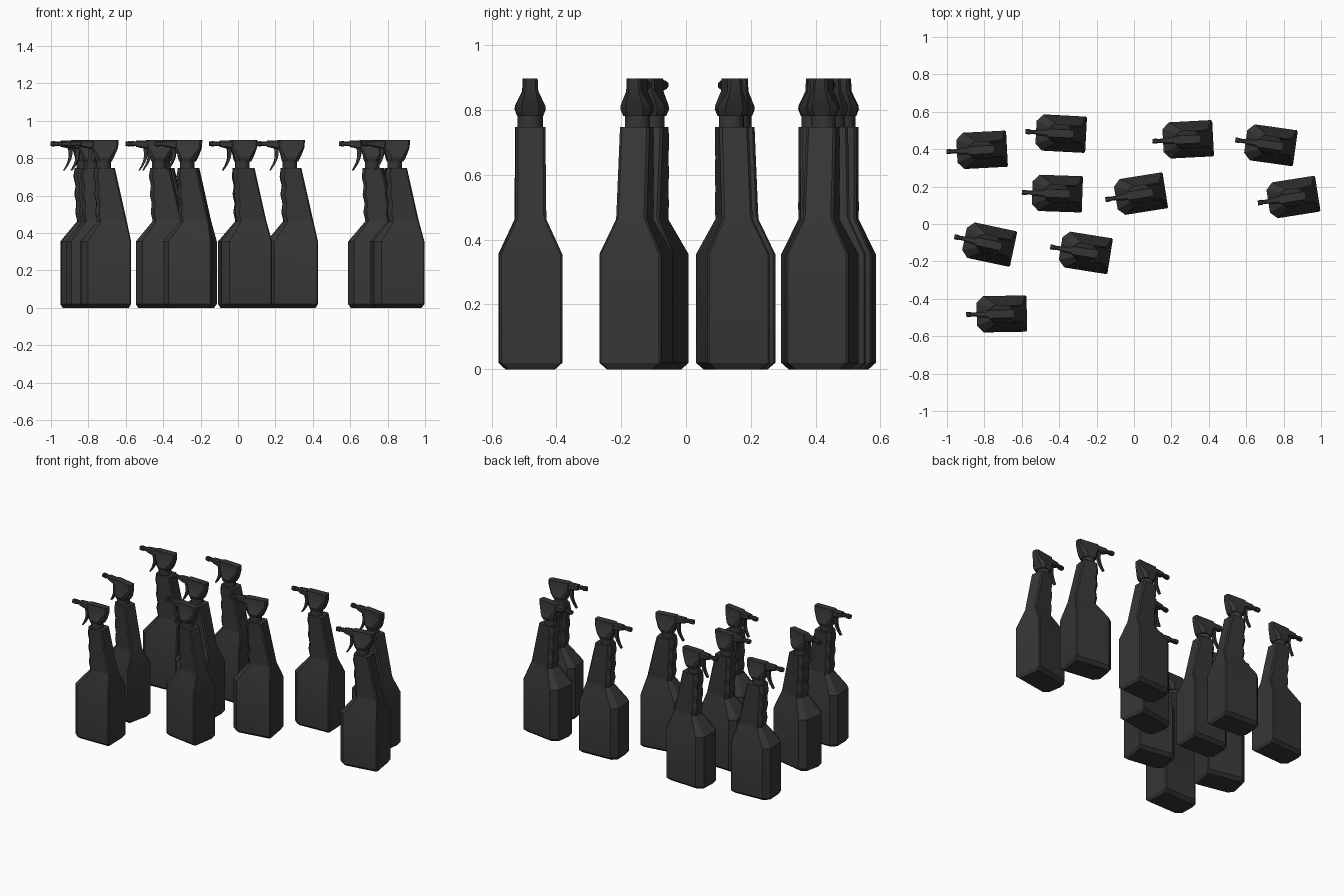
import bpy
import bmesh
from math import radians, sin, pi
from mathutils import Matrix

cube = bpy.data.objects.get("Cube")
if cube:
    bpy.data.objects.remove(cube, do_unlink=True)

# One dark plastic for every part
plastic = bpy.data.materials.new("dark_grey_plastic")
plastic.use_nodes = True
colour = (0.036, 0.036, 0.036, 1)
plastic.diffuse_color = colour
plastic.node_tree.nodes["Principled BSDF"].inputs["Base Color"].default_value = colour


def loft(name, rings):
    """Skin a list of equal-length point rings and cap both ends."""
    bm = bmesh.new()
    loops = [[bm.verts.new(p) for p in ring] for ring in rings]
    for low, high in zip(loops, loops[1:]):
        n = len(low)
        for i in range(n):
            j = (i + 1) % n
            bm.faces.new((low[i], low[j], high[j], high[i]))
    bm.faces.new(loops[0][::-1])
    bm.faces.new(loops[-1])
    bmesh.ops.recalc_face_normals(bm, faces=bm.faces)
    mesh = bpy.data.meshes.new(name)
    bm.to_mesh(mesh)
    bm.free()
    mesh.materials.append(plastic)
    obj = bpy.data.objects.new(name, mesh)
    bpy.context.collection.objects.link(obj)
    bpy.ops.object.select_all(action='DESELECT')
    obj.select_set(True)
    bpy.context.view_layer.objects.active = obj
    bpy.ops.object.shade_smooth_by_angle(angle=radians(28))
    return obj


def level(z, front, back, w, cf, cb):
    """Horizontal octagon with its own front and back corner cuts."""
    half = [(front, w - cf), (front + cf, w), (back - cb, w), (back, w - cb)]
    return [(x, y, z) for x, y in half] + [(x, -y, z) for x, y in half[::-1]]


def section(x, low, high, w):
    """Upright rounded section across the spray barrel."""
    c = w * 0.45
    half = [(w - c, low), (w, low + c), (w, high - c), (w - c, high)]
    return [(x, y, z) for y, z in half] + [(x, -y, z) for y, z in half[::-1]]


def round_level(z, x, r, n=16):
    turn = Matrix.Rotation(2 * pi / n, 3, 'Z')
    p = Matrix.Identity(3).col[0] * r
    ring = []
    for i in range(n):
        ring.append((p.x + x, p.y, z))
        p = turn @ p
    return ring


# Bottle body with shoulders and a finger grip down the front of the neck
body = [level(0, -0.122, 0.122, 0.075, 0.03, 0.006),
        level(0.02, -0.134, 0.134, 0.097, 0.036, 0.006),
        level(0.355, -0.134, 0.134, 0.097, 0.036, 0.006),
        level(0.463, -0.046, 0.112, 0.048, 0.02, 0.006)]
steps = 24
for i in range(1, steps + 1):
    t = i / steps
    front = -0.046 - 0.014 * t - 0.007 * sin(t * 3 * pi) ** 2
    back = 0.112 - 0.064 * t
    body.append(level(0.463 + 0.285 * t, front, back, 0.048 - 0.002 * t, 0.02, 0.008))
parts = [loft("bottle_body", body)]

# Threaded collar
parts.append(loft("collar", [round_level(z, -0.012, 0.039) for z in (0.74, 0.79)]))

# Flared skirt and upright back of the spray head
parts.append(loft("spray_head", [
    level(0.782, -0.052, 0.032, 0.04, 0.018, 0.018),
    level(0.803, -0.058, 0.042, 0.048, 0.02, 0.02),
    level(0.815, -0.06, 0.048, 0.046, 0.02, 0.02),
    level(0.858, -0.075, 0.066, 0.024, 0.008, 0.008),
    level(0.897, -0.075, 0.068, 0.022, 0.008, 0.008)]))

# Barrel and nozzle
parts.append(loft("barrel", [
    section(0.02, 0.84, 0.897, 0.022), section(-0.05, 0.842, 0.897, 0.022),
    section(-0.134, 0.861, 0.895, 0.016)]))
parts.append(loft("nozzle", [
    section(-0.12, 0.866, 0.89, 0.012), section(-0.165, 0.866, 0.89, 0.011),
    section(-0.166, 0.863, 0.892, 0.014), section(-0.19, 0.865, 0.89, 0.013)]))

# Curved trigger, thinning toward the tip
trigger = []
for i in range(9):
    t = i / 8
    z = 0.855 - 0.12 * t
    x = -0.084 - 0.034 * t + 0.014 * sin(t * pi)
    d, w = 0.012 - 0.008 * t, 0.012 - 0.003 * t
    trigger.append([(x - d, -w, z), (x + d, -w, z), (x + d, w, z), (x - d, w, z)])
parts.append(loft("trigger", trigger))

# Loose group of bottles: x, y, turn in degrees
places = [(-0.813, 0.396, 3), (-0.39, 0.484, -3), (-0.41, 0.163, -2),
          (0.035, 0.16, 9), (0.289, 0.452, 3), (0.73, 0.423, -8),
          (0.85, 0.142, 9), (-0.775, -0.107, -12), (-0.26, -0.152, -9),
          (-0.707, -0.481, 1)]
for index, (x, y, turn) in enumerate(places):
    for part in parts:
        obj = part
        if index:
            obj = part.copy()
            obj.name = f"{part.name}_{index + 1}"
            bpy.context.collection.objects.link(obj)
        obj.location = (x, y, 0)
        obj.rotation_euler = (0, 0, radians(turn))
